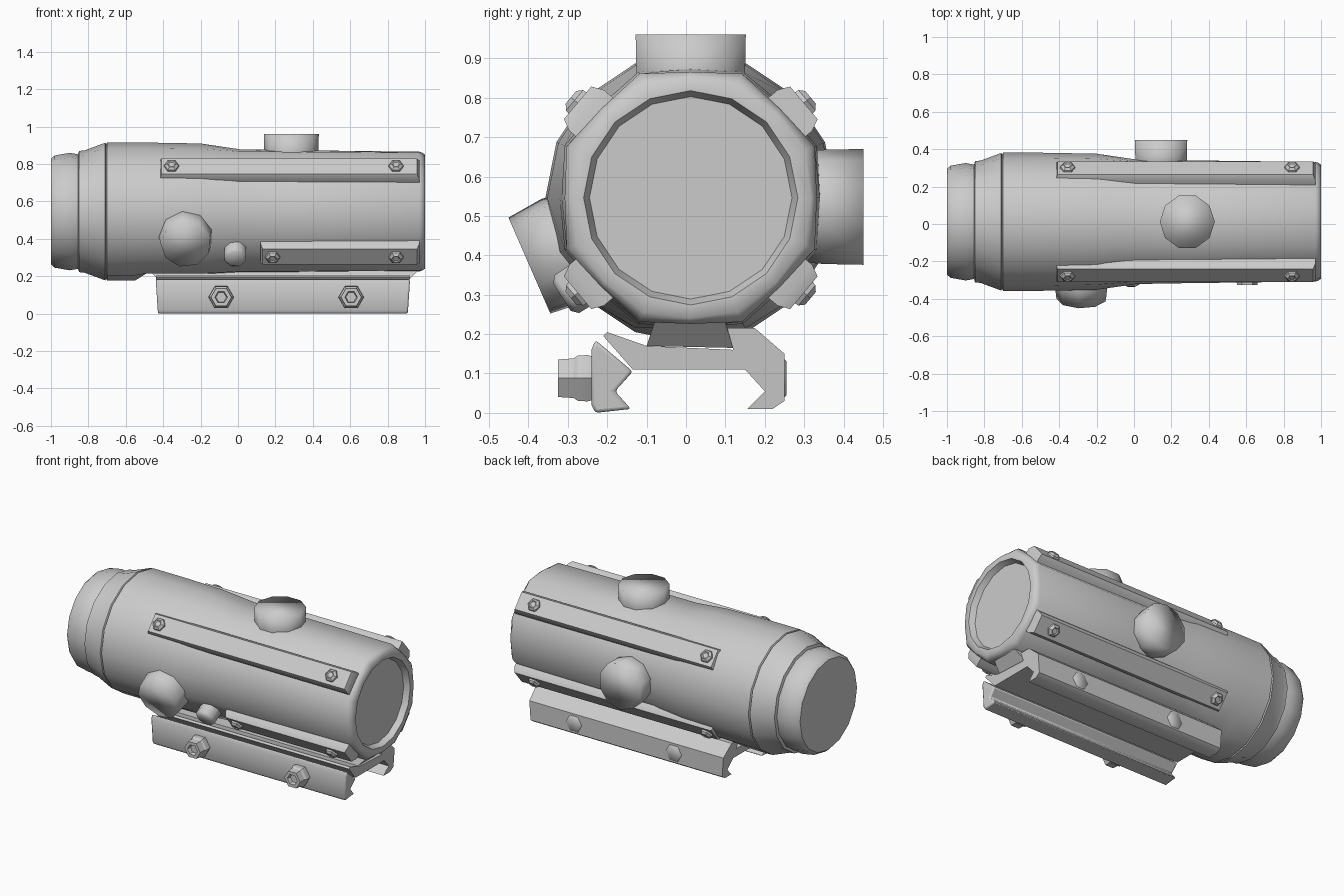
import bpy, bmesh, math
from mathutils import Vector

cube = bpy.data.objects.get("Cube")
if cube:
    bpy.data.objects.remove(cube)

grey = bpy.data.materials.new("matte grey")
grey.use_nodes = True
grey.diffuse_color = (0.6, 0.6, 0.6, 1)
grey.node_tree.nodes["Principled BSDF"].inputs["Base Color"].default_value = (0.6, 0.6, 0.6, 1)

AXIS_Y, AXIS_Z = 0.012, 0.546      # optical axis


def finish(name, bm, angle=35):
    bmesh.ops.recalc_face_normals(bm, faces=bm.faces)
    mesh = bpy.data.meshes.new(name)
    bm.to_mesh(mesh)
    bm.free()
    mesh.materials.append(grey)
    ob = bpy.data.objects.new(name, mesh)
    bpy.context.scene.collection.objects.link(ob)
    bpy.ops.object.select_all(action='DESELECT')
    ob.select_set(True)
    bpy.context.view_layer.objects.active = ob
    bpy.ops.object.shade_smooth_by_angle(angle=math.radians(angle))
    return ob


def loft(bm, rings):
    """Skin a list of equal-length point rings and cap both ends."""
    loops = [[bm.verts.new(p) for p in ring] for ring in rings]
    for a, b in zip(loops, loops[1:]):
        for i in range(len(a)):
            j = (i + 1) % len(a)
            bm.faces.new((a[i], a[j], b[j], b[i]))
    bm.faces.new(loops[0])
    bm.faces.new(loops[-1])


def turned(name, base, direction, profile, sides, angle=35, spin=0.0):
    """Turned part: profile is (height, radius) along a direction."""
    rot = Vector(direction).to_track_quat('Z', 'Y').to_matrix()
    rings = []
    for h, r in profile:
        rings.append([Vector(base) + rot @ Vector((r * math.cos(t), r * math.sin(t), h))
                      for t in (spin + 2 * math.pi * i / sides for i in range(sides))])
    bm = bmesh.new()
    loft(bm, rings)
    return finish(name, bm, angle)


def extruded(name, outline, x0, x1, slant=0.0, bevel=0.0):
    """Outline in (y, z) swept along x; slant shortens the lower edge."""
    low = min(z for y, z in outline)
    high = max(z for y, z in outline)

    def ring(x, s):
        return [(x + s * slant * (high - z) / (high - low), y, z) for y, z in outline]

    bm = bmesh.new()
    loft(bm, [ring(x0, 1), ring(x1, -1)])
    ob = finish(name, bm)
    if bevel:
        mod = ob.modifiers.new("soft edges", 'BEVEL')
        mod.width = bevel
        mod.segments = 2
        mod.limit_method = 'ANGLE'
    return ob


# Main tube along x: (x, radius, corner factor), round behind, octagonal in front
tube = [(-1, 0.283, 1), (-0.98, 0.3, 1), (-0.9, 0.314, 1), (-0.855, 0.306, 1),
        (-0.85, 0.324, 1), (-0.82, 0.327, 1), (-0.71, 0.368, 1), (-0.705, 0.36, 1),
        (-0.7, 0.369, 1), (-0.55, 0.369, 1), (-0.49, 0.369, 1), (-0.2, 0.364, 1),
        (0.01, 0.333, 1.04), (0.3, 0.328, 1.055), (0.97, 0.32, 1.065),
        (0.985, 0.315, 1.05), (1, 0.305, 1.03), (1, 0.272, 1), (0.965, 0.257, 1)]
SIDES = 16
rings = []
for x, r, corner in tube:
    floor = 0.215 if x > -0.5 else 0
    ring = []
    for i in range(SIDES):
        t = 2 * math.pi * i / SIDES
        d = r * corner if i % 2 else r
        ring.append((x, AXIS_Y + d * math.cos(t), max(floor, AXIS_Z + d * math.sin(t))))
    rings.append(ring)
bm = bmesh.new()
loft(bm, rings)
finish("scope_tube", bm, 50)

# Adjustment turrets: top, back and the tilted battery cap on the front
KNOB = [(-0.06, 0.14), (0, 0.145), (0.1, 0.147)]
turned("top_turret", (0.285, 0.012, 0.86), (0, 0, 1), KNOB, 10, 180)
turned("back_turret", (0.145, 0.35, 0.523), (0, 1, 0), KNOB, 10, 180, math.pi / 2)
turned("battery_cap", (-0.28, -0.31, 0.411), (0, -0.916, -0.40),
       [(-0.08, 0.135), (0, 0.145), (0.095, 0.135)], 9, 180, 0.3)


# Four accessory strips around the tube, each with a bolt at both ends
def strip(name, sy, sz, x0, x1):
    tilt = math.radians(40)
    out = Vector((0, sy * math.cos(tilt), sz * math.sin(tilt)))
    side = Vector((0, -out.z, out.y))
    centre = Vector((0, AXIS_Y, AXIS_Z))
    rings = []
    for x, rho, half in ((x0, 0.28, 0.068), (x0, 0.345, 0.068), (x0 + 0.012, 0.375, 0.054)):
        x_end = x1 - (x - x0)
        rings.append([centre + out * rho + side * t + Vector((px, 0, 0))
                      for px, t in ((x, -half), (x_end, -half), (x_end, half), (x, half))])
    bm = bmesh.new()
    loft(bm, rings)
    finish(name, bm, 30)
    for tag, x in (("rear", x0 + 0.065), ("fore", x1 - 0.125)):
        turned(f"{name}_{tag}_bolt", centre + out * 0.365 + Vector((x, 0, 0)), out,
               [(0, 0.042), (0.02, 0.039), (0.032, 0.024), (0.027, 0.017)], 6, 30)


strip("upper_front_strip", -1, 1, -0.42, 0.97)
strip("lower_front_strip", -1, -1, 0.12, 0.97)
strip("upper_back_strip", 1, 1, -0.42, 0.97)
strip("lower_back_strip", 1, -1, -0.42, 0.97)

# Small push button beside the short strip
turned("push_button", (-0.015, -0.235, 0.345), (0, -0.84, -0.54),
       [(-0.03, 0.064), (0.08, 0.062), (0.095, 0.045)], 8, 60, math.pi / 8)

# Mount: dovetail foot, clamp body and the separate front jaw
extruded("dovetail_foot", [(-0.07, 0.26), (0.09, 0.26), (0.12, 0.165), (-0.1, 0.17)],
         -0.5, 0.99, 0.09)
extruded("clamp_body",
         [(-0.21, 0.195), (-0.2, 0.205), (-0.1, 0.17), (0.12, 0.16), (0.105, 0.215),
          (0.175, 0.215), (0.25, 0.15), (0.25, 0.03), (0.22, 0.01), (0.155, 0.01),
          (0.2, 0.055), (0.15, 0.11), (-0.135, 0.11)],
         -0.44, 0.92, 0.015)
extruded("front_jaw",
         [(-0.23, 0.185), (-0.135, 0.105), (-0.18, 0.055), (-0.14, 0.01), (-0.23, 0.0),
          (-0.24, 0.02), (-0.24, 0.16)],
         -0.44, 0.92, 0.012, 0.008)

# Clamp nuts in front with sockets, low screw heads behind
for tag, x in (("rear", -0.09), ("fore", 0.605)):
    turned(f"{tag}_clamp_nut", (x, -0.235, 0.088), (0, -1, 0),
           [(-0.01, 0.06), (0.015, 0.068), (0.04, 0.066), (0.05, 0.058), (0.09, 0.055),
            (0.09, 0.034), (0.068, 0.028)], 6, 30)
    turned(f"{tag}_screw_head", (x, 0.24, 0.088), (0, 1, 0),
           [(0, 0.065), (0.015, 0.05)], 6, 180)
